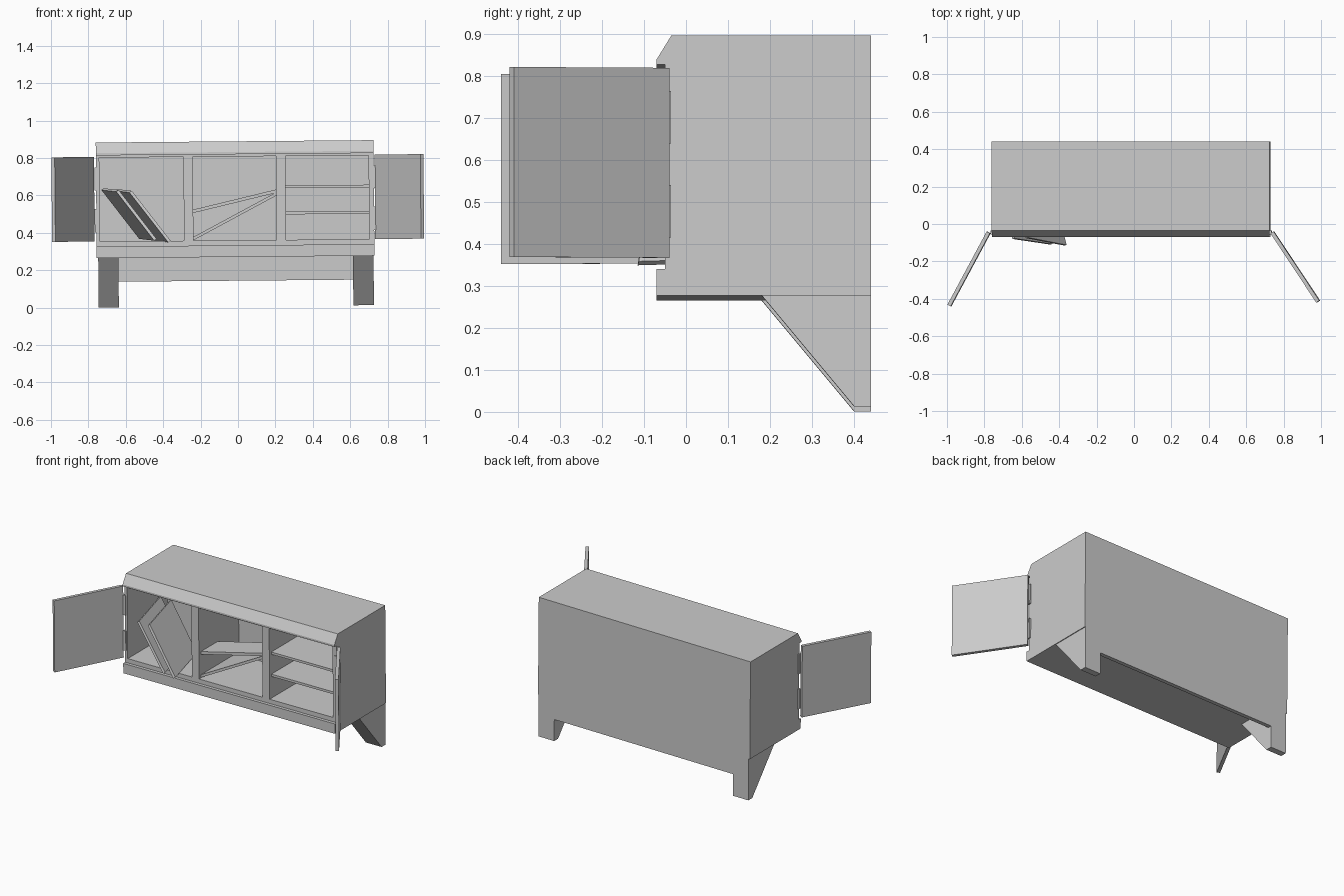
import bpy, bmesh
from mathutils import Matrix, Vector

if "Cube" in bpy.data.objects:
    bpy.data.objects.remove(bpy.data.objects["Cube"])

GREY = (0.6, 0.6, 0.6, 1)
mat = bpy.data.materials.new("plain grey")
mat.use_nodes = True
mat.diffuse_color = GREY
mat.node_tree.nodes["Principled BSDF"].inputs["Base Color"].default_value = GREY

# The whole piece sags slightly towards one end
TILT = Matrix.Rotation(-0.0087, 4, 'Y')


def prism(name, points, along):
    """Flat outline pushed along a vector into a solid."""
    bm = bmesh.new()
    face = bm.faces.new([bm.verts.new(p) for p in points])
    ext = bmesh.ops.extrude_face_region(bm, geom=[face])
    moved = [v for v in ext["geom"] if isinstance(v, bmesh.types.BMVert)]
    bmesh.ops.translate(bm, verts=moved, vec=along)
    bmesh.ops.recalc_face_normals(bm, faces=bm.faces)
    bm.transform(TILT)
    mesh = bpy.data.meshes.new(name)
    bm.to_mesh(mesh)
    bm.free()
    mesh.materials.append(mat)
    obj = bpy.data.objects.new(name, mesh)
    bpy.context.collection.objects.link(obj)
    return obj


def side_profile(name, outline, x0, x1):
    return prism(name, [(x0, y, z) for y, z in outline], (x1 - x0, 0, 0))


def box(name, x0, x1, y0, y1, z0, z1):
    return side_profile(name, [(y0, z0), (y1, z0), (y1, z1), (y0, z1)], x0, x1)


# Cabinet shell with chamfered top edge and proud trims
LEFT, RIGHT, BACK, BOTTOM = -0.753, 0.732, 0.44, 0.271
shell = side_profile("cabinet_shell", [
    (-0.07, BOTTOM), (-0.07, 0.333), (-0.05, 0.333), (-0.05, 0.82),
    (-0.07, 0.82), (-0.07, 0.832), (-0.035, 0.889), (BACK, 0.889),
    (BACK, BOTTOM)], LEFT, RIGHT)

# Three open compartments
BAYS = [(-0.735, -0.285), (-0.235, 0.21), (0.26, 0.705)]
FLOOR, CEILING, INNER_BACK = 0.36, 0.808, 0.35
for x0, x1 in BAYS:
    cutter = box("bay_cutter", x0, x1, -0.2, INNER_BACK, FLOOR, CEILING)
    cutter.hide_render = True
    cut = shell.modifiers.new("bay", 'BOOLEAN')
    cut.operation = 'DIFFERENCE'
    cut.solver = 'EXACT'
    cut.object = cutter
    bpy.context.view_layer.objects.active = shell
    bpy.ops.object.modifier_apply(modifier=cut.name)
    bpy.data.objects.remove(cutter)

# Level shelves
x0, x1 = BAYS[2]
for name, z in (("lower_shelf", 0.496), ("upper_shelf", 0.636)):
    box(name, x0, x1, -0.03, INNER_BACK, z, z + 0.015)

# Slipped shelves
x0, x1 = BAYS[1]
for name, za, zb, depth in (("slipped_upper_shelf", 0.508, 0.612, 0.17),
                            ("slipped_lower_shelf", 0.362, 0.597, 0.36)):
    t = 0.018
    prism(name, [(x0, -0.03, za), (x1, -0.03, zb),
                 (x1, -0.03, zb + t), (x0, -0.03, za + t)], (0, depth, 0))

# Loose boards leaning out of the end bay
for name, top, foot in (
        ("leaning_board_outer", Vector((-0.645, -0.08, 0.625)), Vector((-0.445, -0.11, 0.362))),
        ("leaning_board_inner", Vector((-0.575, -0.075, 0.62)), Vector((-0.37, -0.115, 0.352)))):
    back = Vector((-0.08, 0.33, 0.01))
    normal = back.cross(foot - top).normalized()
    if normal.z < 0:
        normal.negate()
    prism(name, [top, foot, foot + back, top + back], normal * 0.016)

# Open doors and their hinges
for side, hinge, tip in (("right", (-0.772, -0.045), (-0.982, -0.436)),
                         ("left", (0.745, -0.045), (0.99, -0.415))):
    a, b = Vector(hinge), Vector(tip)
    off = (b - a).orthogonal().normalized() * 0.01
    prism(side + "_door", [(p.x, p.y, FLOOR) for p in (a + off, b + off, b - off, a - off)],
          (0, 0, 0.452))
    edge = LEFT if side == "right" else RIGHT
    for place, z in (("lower", 0.408), ("upper", 0.632)):
        box(f"{side}_{place}_hinge", edge - 0.009, edge + 0.009, -0.056, -0.036, z, z + 0.125)

# Raked back legs and the panel joining them
for name, x0, x1 in (("right_leg", -0.745, -0.637), ("left_leg", 0.617, 0.727)):
    side_profile(name, [(0.18, BOTTOM), (BACK, BOTTOM), (BACK, 0.007), (0.4, 0.007)], x0, x1)
box("back_panel", -0.64, 0.62, 0.415, BACK, 0.144, BOTTOM)
